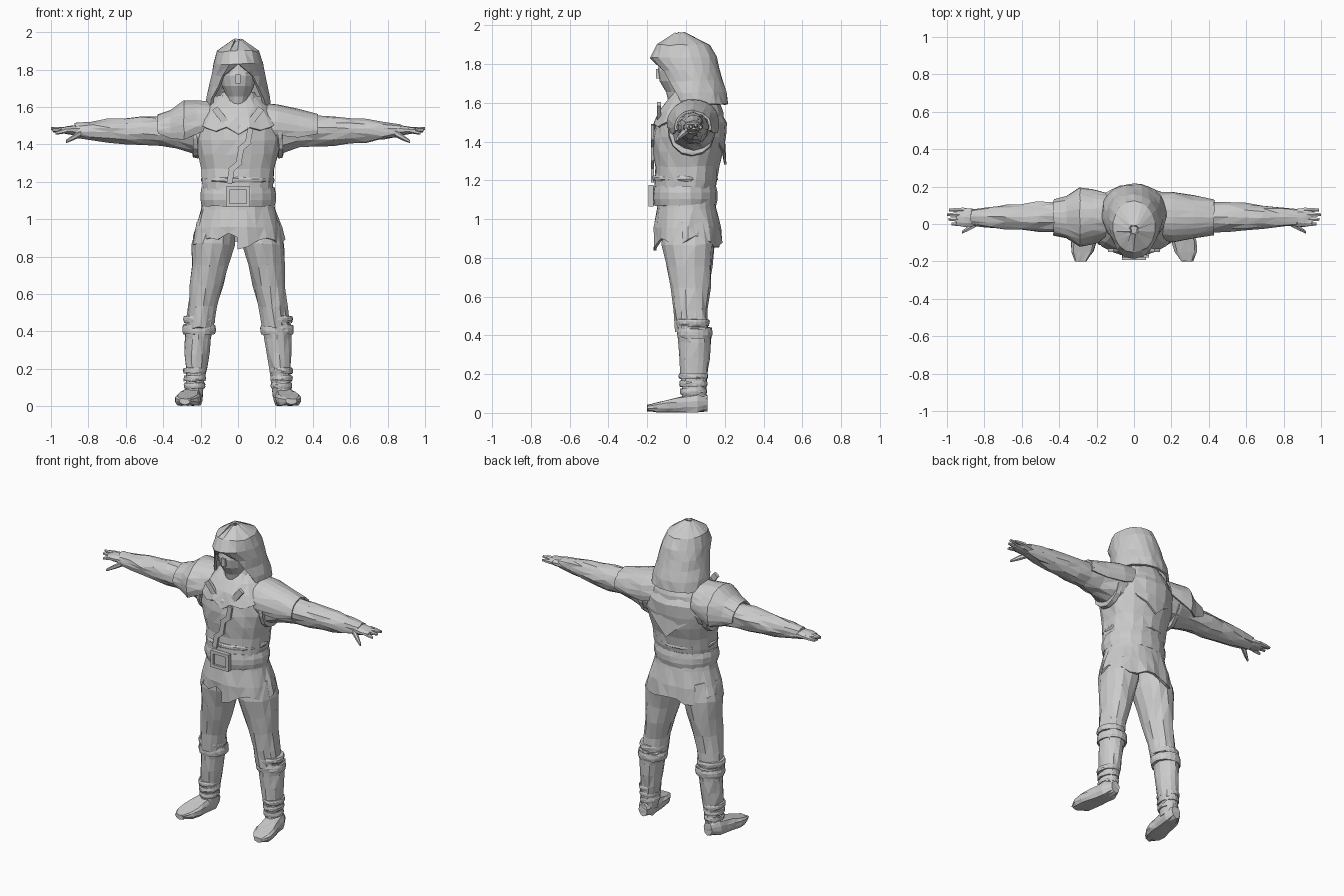
import bpy
import bmesh
import random
from math import sin, cos, pi, radians
from mathutils import Vector, Matrix

random.seed(4)
if "Cube" in bpy.data.objects:
    bpy.data.objects.remove(bpy.data.objects["Cube"], do_unlink=True)

GREY = (0.6, 0.6, 0.6, 1)
stone_grey = bpy.data.materials.new("stone_grey")
stone_grey.use_nodes = True
stone_grey.diffuse_color = GREY
stone_grey.node_tree.nodes["Principled BSDF"].inputs["Base Color"].default_value = GREY


def finish(name, mesh_data, thickness=0):
    """Turn a bmesh into a flat shaded grey object."""
    bmesh.ops.recalc_face_normals(mesh_data, faces=mesh_data.faces)
    mesh = bpy.data.meshes.new(name)
    mesh_data.to_mesh(mesh)
    mesh_data.free()
    mesh.materials.append(stone_grey)
    part = bpy.data.objects.new(name, mesh)
    bpy.context.collection.objects.link(part)
    if thickness:
        shell = part.modifiers.new("thickness", "SOLIDIFY")
        shell.thickness = thickness
        shell.offset = -1


def loft(name, start, end, radii, flat=(1, 1), axis="z", sides=14, rough=0.004,
         side=1, gaps=None, thickness=0, reshape=None):
    """Skin evenly spaced ellipses from start to end.
    The flat pair is the height to width ratio at both ends. Gaps open the
    rings at the front or underside. A thickness makes an open shell."""
    bm = bmesh.new()
    rows = []
    for index, radius in enumerate(radii):
        along = index / (len(radii) - 1)
        centre = Vector(start).lerp(Vector(end), along)
        ratio = flat[0] + (flat[1] - flat[0]) * along
        opening = radians(gaps[index]) if gaps else 0
        row = []
        for step in range(sides + 1):
            angle = -pi / 2 + opening + step / sides * 2 * (pi - opening)
            u, v = radius * cos(angle), radius * ratio * sin(angle)
            offset = {"z": (u, v, 0), "x": (0, u, v), "y": (u, 0, v)}[axis]
            point = centre + Vector(offset)
            if reshape:
                reshape(point, angle, index)
            point.x *= side
            row.append(bm.verts.new(point))
        rows.append(row)
    for low, high in zip(rows, rows[1:]):
        for i in range(sides):
            bm.faces.new((low[i], low[i + 1], high[i + 1], high[i]))
    if not thickness:
        bm.faces.new(rows[0][:-1])
        bm.faces.new(rows[-1][:-1])
    bmesh.ops.remove_doubles(bm, verts=bm.verts, dist=0.0005)
    for vert in bm.verts:
        vert.co += Vector(random.uniform(-rough, rough) for axis_step in range(3))
    bmesh.ops.triangulate(bm, faces=bm.faces)
    finish(name, bm, thickness)


def box(name, centre, size, turn=0):
    """A small block, turned about the front to back axis."""
    bm = bmesh.new()
    place = (Matrix.Translation(centre) @ Matrix.Rotation(radians(turn), 4, "Y")
             @ Matrix.Diagonal((*size, 1)))
    bmesh.ops.create_cube(bm, size=1, matrix=place)
    finish(name, bm)


def band(name, centre, radius, ratio, height, side=1):
    """A bulging strap around a limb or the waist."""
    half = Vector((0, 0, height / 2))
    edge = radius * 0.96
    loft(name, Vector(centre) - half, Vector(centre) + half,
         (edge, radius, radius, edge), (ratio, ratio), sides=18, rough=0.002, side=side)


# Shape rules for the cloth and the feet
def boxy_chest(point, angle, index):
    point.x *= 1 + 0.07 * abs(sin(2 * angle))


def folded_skirt(point, angle, index):
    fold = 1 + 0.012 * index * cos(9 * angle)
    point.x *= fold
    point.y *= fold
    if index == 3:
        point.z += 0.025 * sin(5 * angle) + 0.03 * abs(cos(angle))
        if abs(point.x + 0.03) < 0.03 and point.y < 0:
            point.z += 0.07


def torn_mantle(point, angle, index):
    if index == 3:
        back, front = max(0, sin(angle)), max(0, -sin(angle))
        point.z += 0.02 * cos(10 * angle) - 0.2 * back ** 4 - 0.03 * front ** 4


def hood_brim(point, angle, index):
    if index == 2:
        point.y -= 0.03 * max(0, -sin(angle)) ** 2


def flat_sole(point, angle, index):
    point.z = min(max(point.z, 0.004), 0.09 + point.y / 4)


# Jacket with a hem above the belt
loft("jacket", (0, -.01, 1.12), (0, .04, 1.65),
     (.18, .19, .195, .215, .23, .225, .17, .09), (.87, .8), sides=20, reshape=boxy_chest)
band("jacket_hem", (0, -.005, 1.21), .198, .85, .03)

# Tunic skirt with folds and an uneven hem, split at the front
loft("tunic_skirt", (0, 0, 1.15), (0, .01, .86), (.18, .2, .23, .245), (.8, .72),
     sides=28, thickness=0.015, reshape=folded_skirt)

# Belt and buckle
band("belt", (0, -.005, 1.12), .205, .82, .1)
for sign in (-1, 1):
    box("buckle_bar", (0, -.18, 1.12 + sign * .045), (.13, .025, .02))
    box("buckle_side", (sign * .055, -.18, 1.12), (.02, .025, .1))
box("buckle_plate", (0, -.17, 1.12), (.09, .02, .08))

# Torn mantle that falls to a point down the back, and scarf folds at the throat
loft("mantle", (0, .04, 1.66), (0, .015, 1.5), (.12, .17, .21, .24), (.82, .79),
     sides=24, thickness=0.012, reshape=torn_mantle)
loft("scarf", (0, .02, 1.56), (0, .01, 1.68), (.13, .12, .09), (.9, .8))
for side in (-1, 1):
    box("collar_flap", (side * .075, -.14, 1.53), (.035, .02, .16), side * 38)

# Crossed front edge of the jacket
for step in range(5):
    box("front_flap", (.06 - step / 40, -.173, 1.45 - step / 18), (.03, .014, .075),
        50 if step % 2 else 10)

# Head with a cloth mask, brows and eyes
loft("masked_head", (0, -.03, 1.6), (0, -.04, 1.88), (.05, .06, .088, .097, .085, .08),
     (1.2, 1.1), rough=0.001)
box("nose_ridge", (0, -.14, 1.75), (.025, .03, .05))
for side in (-1, 1):
    box("eye", (side * .045, -.12, 1.79), (.05, .03, .016), side * -6)
    box("brow", (side * .045, -.12, 1.815), (.075, .03, .014), side * -8)

# Hood with a forward brim, open around the face
loft("hood", (0, -.03, 1.95), (0, .06, 1.59), (.015, .1, .12, .13, .14, .155, .16),
     (1.35, .9), sides=18, gaps=(0, 0, 0, 35, 45, 55, 60), thickness=0.015,
     reshape=hood_brim)

for side, word in ((1, "left_"), (-1, "right_")):
    # Sleeves, with a raised seam at the armhole
    loft(word + "sleeve", (.15, .04, 1.47), (.87, .035, 1.475),
         (.12, .115, .09, .08, .08, .073, .067, .055, .042), (1.05, .85),
         axis="x", rough=0.006, side=side)
    loft(word + "armhole", (.215, .03, 1.46), (.24, .03, 1.46), (.125, .12), (1.1, 1.1),
         axis="x", side=side)

    # Hands with close fingers and a lowered thumb
    loft(word + "palm", (.83, .035, 1.475), (.95, .035, 1.475), (.04, .05, .052, .045),
         (.7, .3), axis="x", sides=10, rough=0.002, side=side)
    for finger, drop in enumerate((.025, .008, 0, .012)):
        y = finger / 40
        loft(word + "finger", (.91, y, 1.477), (1 - drop, y, 1.485 - drop),
             (.014, .013, .008), axis="x", sides=6, rough=0, side=side)
    loft(word + "thumb", (.84, .005, 1.46), (.92, -.045, 1.415), (.02, .016, .008),
         axis="x", sides=6, rough=0.001, side=side)

    # Trousers
    loft(word + "trouser", (.115, .01, .98), (.205, .03, .42),
         (.105, .115, .1, .088, .077, .075), (1.2, 1.1), rough=0.006, side=side)
    band(word + "knee_strap", (.207, .035, .465), .086, 1, .035, side)

    # Boots with a cuff, ankle wraps and outward pointing feet
    loft(word + "boot", (.235, .04, .05), (.207, .045, .44),
         (.048, .05, .058, .066, .072, .08), (1.3, 1.1), side=side)
    band(word + "boot_cuff", (.208, .045, .41), .09, 1, .05, side)
    for wrap in range(3):
        z = .11 + wrap / 25
        band(word + "ankle_wrap", (.232, .038, z), .05 + z / 15, 1.2, .03, side)
    loft(word + "foot", (.235, .11, .05), (.285, -.2, .03),
         (.03, .055, .055, .06, .068, .06, .03), (1.4, .7), axis="y", rough=0.002,
         side=side, reshape=flat_sole)

# Shoulder guards: a rounded one on the left, a peaked one on the right
loft("left_shoulder_guard", (.1, .04, 1.5), (.43, .035, 1.475), (.13, .135, .115, .095),
     (.95, .9), axis="x", gaps=(80, 70, 65, 75), thickness=0.012)
loft("right_shoulder_guard", (.15, .04, 1.5), (.43, .035, 1.475),
     (.13, .145, .16, .115, .095), (1, .9), axis="x", side=-1,
     gaps=(85, 75, 65, 60, 80), thickness=0.012)
